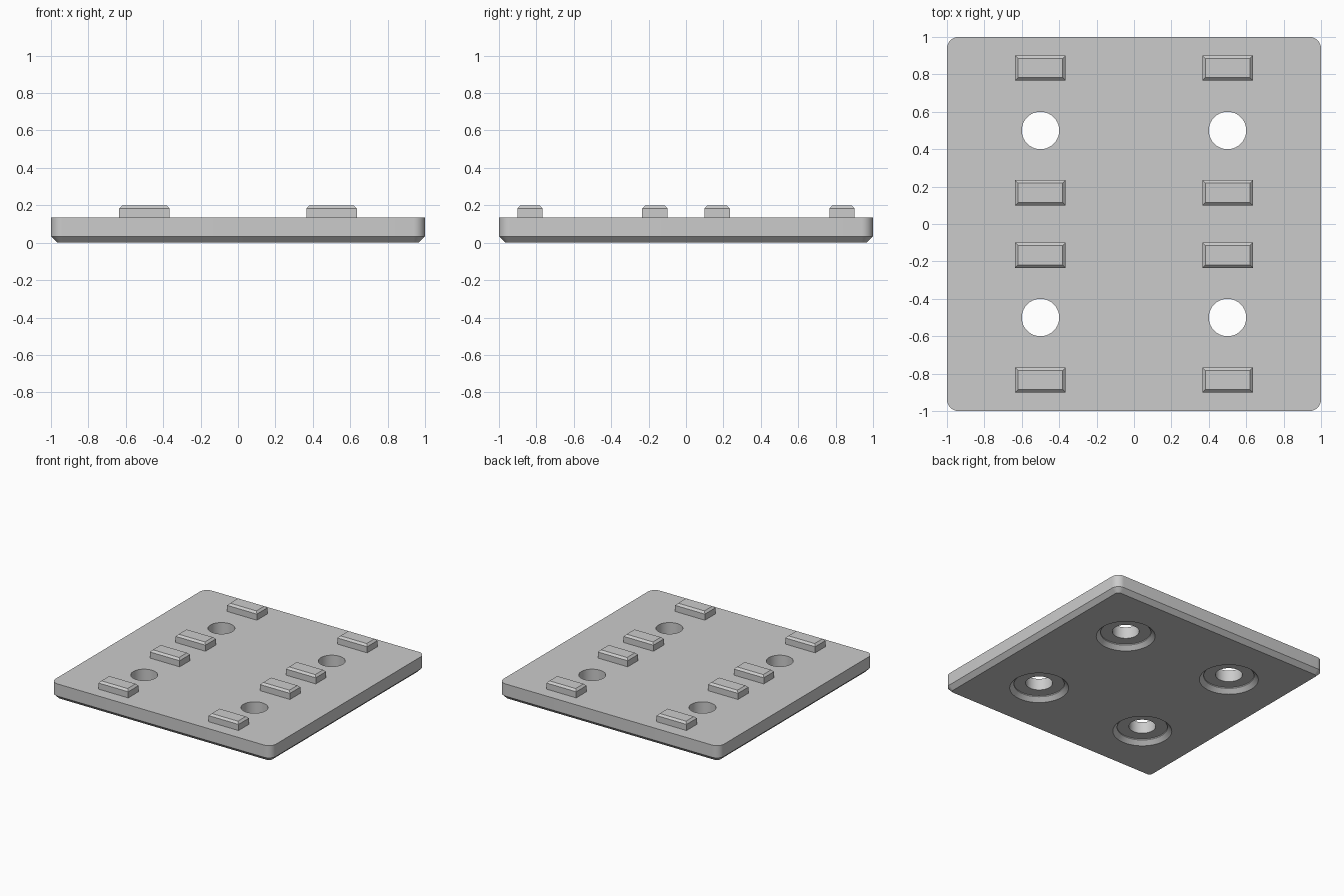
import bpy, bmesh, math

if "Cube" in bpy.data.objects:
    bpy.data.objects.remove(bpy.data.objects["Cube"])

grey = bpy.data.materials.new("light_grey")
grey.diffuse_color = (0.6, 0.6, 0.6, 1)
grey.use_nodes = True
grey.node_tree.nodes["Principled BSDF"].inputs["Base Color"].default_value = grey.diffuse_color


def stack(name, rings):
    """Closed solid lofted through a list of matching rings."""
    bm = bmesh.new()
    loops = [[bm.verts.new(p) for p in ring] for ring in rings]
    n = len(loops[0])
    for a, b in zip(loops, loops[1:]):
        for i in range(n):
            j = (i + 1) % n
            bm.faces.new((a[i], a[j], b[j], b[i]))
    bm.faces.new(loops[0][::-1])
    bm.faces.new(loops[-1])
    mesh = bpy.data.meshes.new(name)
    bm.to_mesh(mesh)
    bm.free()
    mesh.materials.append(grey)
    ob = bpy.data.objects.new(name, mesh)
    bpy.context.collection.objects.link(ob)
    return ob


def rounded_square(half, r, z, steps=10):
    pts = []
    for q in range(4):
        mid = math.radians(45 + 90 * q)
        cx = math.copysign(half - r, math.cos(mid))
        cy = math.copysign(half - r, math.sin(mid))
        for s in range(steps + 1):
            a = math.pi / 2 * (q + s / steps)
            pts.append((cx + r * math.cos(a), cy + r * math.sin(a), z))
    return pts


def circle(cx, cy, r, z, n=64):
    return [(cx + r * math.cos(2 * math.pi * i / n),
             cy + r * math.sin(2 * math.pi * i / n), z) for i in range(n)]


def rect(cx, cy, hx, hy, z):
    return [(cx + sx * hx, cy + sy * hy, z)
            for sx, sy in ((-1, -1), (1, -1), (1, 1), (-1, 1))]


# Base plate with rounded corners and a chamfered lower edge
TOP, CH = 0.134, 0.034
plate = stack("base_plate", [rounded_square(1 - CH, 0.0625 - CH, 0),
                             rounded_square(1, 0.0625, CH),
                             rounded_square(1, 0.0625, TOP)])

# Four through holes with chamfered recesses underneath
for x in (-0.5, 0.5):
    for y in (-0.5, 0.5):
        profile = ((0.239, -0.02), (0.1875, 0.0315), (0.1875, 0.04),
                   (0.1, 0.04), (0.1, 0.3))
        cutter = stack("hole_cutter", [circle(x, y, r, z) for r, z in profile])
        cutter.hide_render = True
        mod = plate.modifiers.new("hole", "BOOLEAN")
        mod.operation = "DIFFERENCE"
        mod.solver = "EXACT"
        mod.object = cutter
        bpy.context.view_layer.objects.active = plate
        bpy.ops.object.modifier_apply(modifier=mod.name)
        bpy.data.objects.remove(cutter, do_unlink=True)

bpy.ops.object.select_all(action="DESELECT")
plate.select_set(True)
bpy.context.view_layer.objects.active = plate
bpy.ops.object.shade_smooth_by_angle(angle=math.radians(30))

# Locating lugs with chamfered tops, one on each side of every hole
BEV = 0.016
for x in (-0.5, 0.5):
    for y in (-0.833, -0.167, 0.167, 0.833):
        stack("lug", [rect(x, y, 0.135, 0.067, TOP - 0.004),
                      rect(x, y, 0.135, 0.067, 0.2 - BEV),
                      rect(x, y, 0.135 - BEV, 0.067 - BEV, 0.2)])
